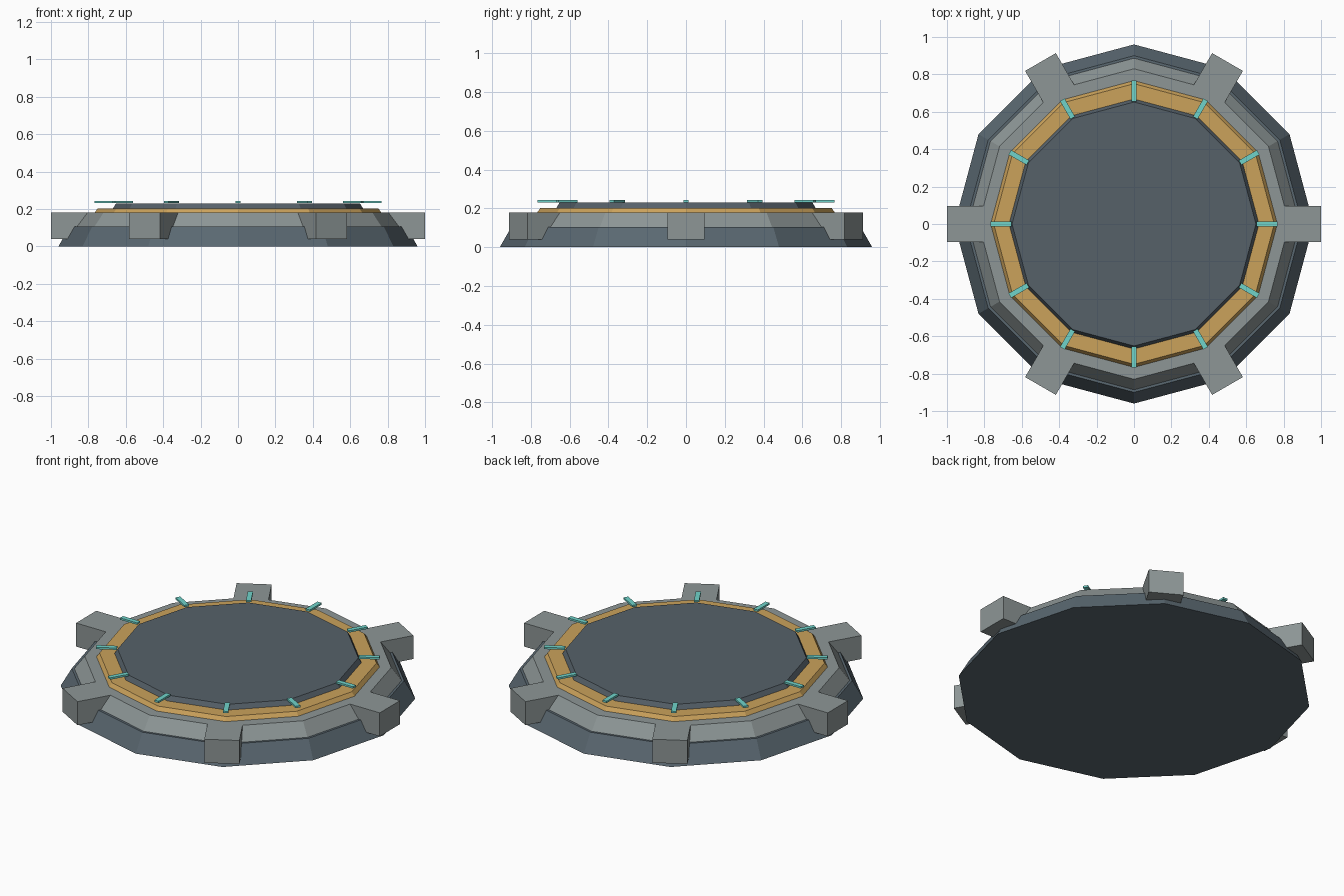
import bpy
import bmesh
from math import cos, sin, pi
from mathutils import Matrix

cube = bpy.data.objects.get("Cube")
if cube:
    bpy.data.objects.remove(cube, do_unlink=True)


def make_material(name, hex_code):
    """Flat colour from an sRGB hex code, stored as linear values."""
    srgb = [int(hex_code[i:i + 2], 16) / 255 for i in (0, 2, 4)]
    color = [((c + 0.055) / 1.055) ** 2.4 for c in srgb] + [1]
    mat = bpy.data.materials.new(name)
    mat.use_nodes = True
    mat.diffuse_color = color
    mat.node_tree.nodes["Principled BSDF"].inputs["Base Color"].default_value = color
    return mat


slate = make_material("slate_blue", "5A6871")
deck = make_material("deck_grey", "566169")
steel = make_material("steel_grey", "8D9696")
gold = make_material("gold", "CBA25B")
teal = make_material("teal", "70D3CA")


def add_object(name, bm, mat):
    bmesh.ops.recalc_face_normals(bm, faces=bm.faces)
    mesh = bpy.data.meshes.new(name)
    bm.to_mesh(mesh)
    bm.free()
    mesh.materials.append(mat)
    obj = bpy.data.objects.new(name, mesh)
    bpy.context.collection.objects.link(obj)
    return obj


def tier(name, bottom, top, mat, sides=12):
    """Closed twelve-sided frustum; bottom and top are (radius, height)."""
    bm = bmesh.new()
    rings = [[bm.verts.new((r * cos(2 * pi * i / sides), r * sin(2 * pi * i / sides), z))
              for i in range(sides)] for r, z in (bottom, top)]
    for ring in rings:
        bm.faces.new(ring)
    for i in range(sides):
        j = (i + 1) % sides
        bm.faces.new((rings[0][i], rings[0][j], rings[1][j], rings[1][i]))
    return add_object(name, bm, mat)


def radial_boxes(name, count, inner, outer, width, low, high, mat):
    """Boxes pointing outward, repeated evenly around the centre."""
    for i in range(count):
        bm = bmesh.new()
        place = (Matrix.Rotation(2 * pi * i / count, 4, "Z")
                 @ Matrix.Translation(((inner + outer) / 2, 0, (low + high) / 2))
                 @ Matrix.Diagonal((outer - inner, width, high - low, 1)))
        bmesh.ops.create_cube(bm, size=1, matrix=place)
        add_object(f"{name}_{i + 1}", bm, mat)


# Stacked platform tiers
tier("base", (0.96, 0), (0.9, 0.105), slate)
tier("middle_ring", (0.89, 0.1), (0.83, 0.18), steel)
tier("gold_ring", (0.77, 0.175), (0.75, 0.203), gold)
tier("top_deck", (0.67, 0.2), (0.652, 0.23), deck)

# Buttresses around the rim and light strips above the gold ring
radial_boxes("buttress", 6, 0.78, 1.0, 0.19, 0.04, 0.18, steel)
radial_boxes("light_strip", 12, 0.655, 0.767, 0.028, 0.231, 0.242, teal)
